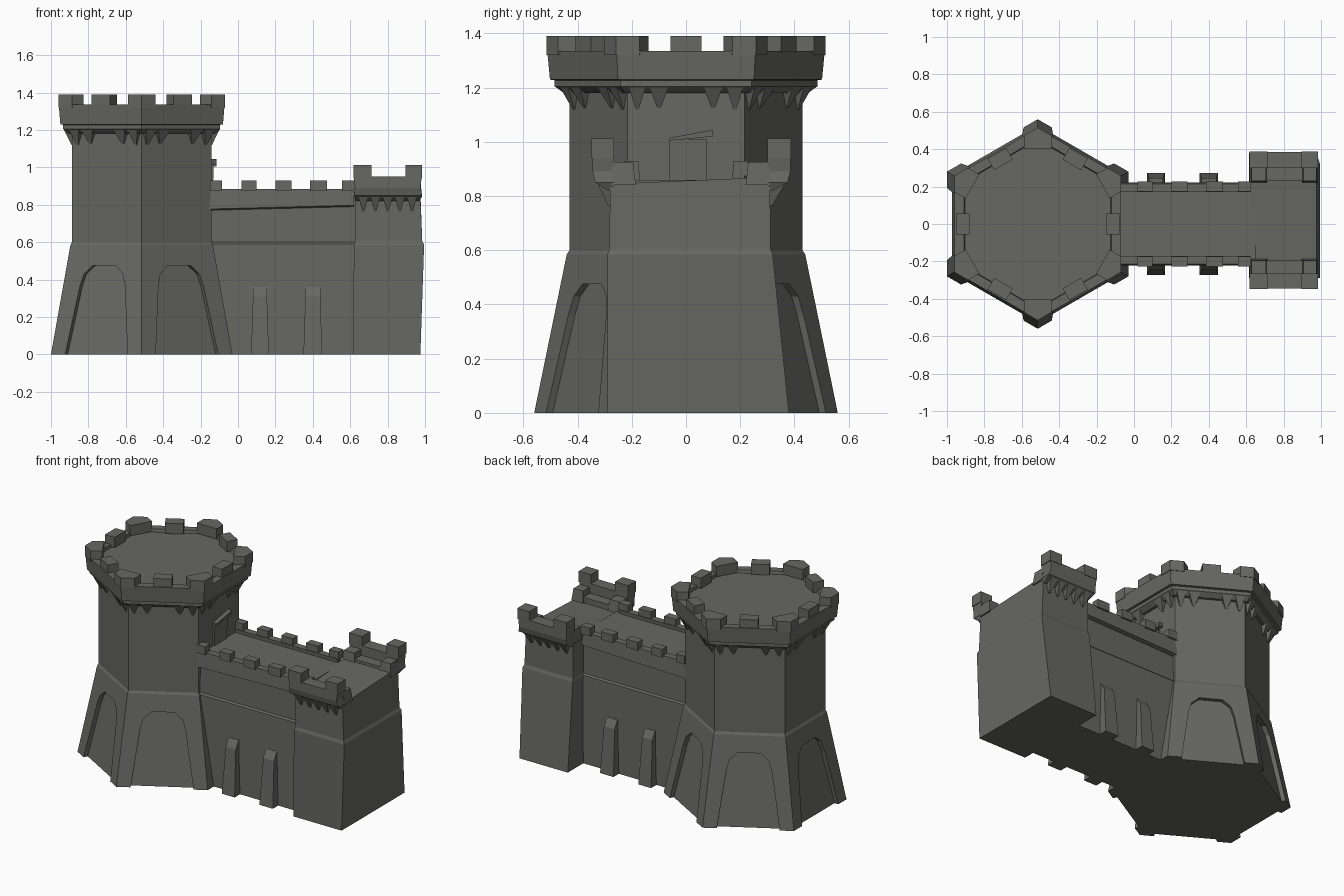
import bpy, bmesh
from math import cos, sin, pi, radians
from mathutils import Vector

if "Cube" in bpy.data.objects:
    bpy.data.objects.remove(bpy.data.objects["Cube"])

stone = bpy.data.materials.new("grey stone")
stone.use_nodes = True
colour = (0.135, 0.135, 0.125, 1)
stone.diffuse_color = colour
stone.node_tree.nodes["Principled BSDF"].inputs["Base Color"].default_value = colour

TOWER = Vector((-0.515, 0, 0))


def make(name, solids):
    """Each solid is a list of rings of points, skinned and capped."""
    bm = bmesh.new()
    for rings in solids:
        loops = [[bm.verts.new(p) for p in ring] for ring in rings]
        n = len(loops[0])
        for a, b in zip(loops, loops[1:]):
            for i in range(n):
                j = (i + 1) % n
                bm.faces.new((a[i], a[j], b[j], b[i]))
        bm.faces.new(loops[0][::-1])
        bm.faces.new(loops[-1])
    bmesh.ops.recalc_face_normals(bm, faces=bm.faces)
    mesh = bpy.data.meshes.new(name)
    bm.to_mesh(mesh)
    bm.free()
    mesh.materials.append(stone)
    ob = bpy.data.objects.new(name, mesh)
    bpy.context.collection.objects.link(ob)
    return ob


def rect(x0, x1, y0, y1, z):
    return [(x0, y0, z), (x1, y0, z), (x1, y1, z), (x0, y1, z)]


def box(x0, x1, y0, y1, z0, z1):
    return [rect(x0, x1, y0, y1, z0), rect(x0, x1, y0, y1, z1)]


def hexagon(r, z):
    return [TOWER + Vector((r * cos(radians(30 + 60 * k)), r * sin(radians(30 + 60 * k)), z))
            for k in range(6)]


def on_side(k, dist, along, z):
    """Point at a distance from the tower axis, on hexagon side k."""
    a = radians(60 * k)
    return TOWER + Vector((dist * cos(a) - along * sin(a), dist * sin(a) + along * cos(a), z))


def side_block(k, d0, d1, t0, t1, z):
    return [on_side(k, d, t, z) for d, t in ((d0, t0), (d1, t0), (d1, t1), (d0, t1))]


# Tower shaft with flared foot
shaft = make("tower_shaft", [[hexagon(0.56, 0), hexagon(0.44, 0.585), hexagon(0.43, 0.6),
                              hexagon(0.43, 1.21)]])

# Arched recesses in the flared sides
outline = [(-0.2, -0.05), (0.2, -0.05), (0.14, 0.36), (0.12, 0.43), (0.07, 0.475),
           (-0.07, 0.475), (-0.12, 0.43), (-0.14, 0.36)]
slope = lambda z: 0.485 - 0.178 * z
cutter = make("recess_cutter", [[[on_side(k, slope(z) + off, t, z) for t, z in outline]
                                 for off in (-0.028, 0.06)] for k in range(1, 6)])
cutter.hide_render = True
cut = shaft.modifiers.new("recesses", "BOOLEAN")
cut.operation = "DIFFERENCE"
cut.solver = "EXACT"
cut.object = cutter
bpy.context.view_layer.objects.active = shaft
bpy.ops.object.modifier_apply(modifier=cut.name)
bpy.data.objects.remove(cutter)

# Tower crown: cornice, parapet and sunken floor
make("tower_cornice", [[hexagon(0.45, 1.18), hexagon(0.485, 1.205), hexagon(0.485, 1.23)]])
make("tower_parapet", [[hexagon(0.47, 1.225), hexagon(0.502, 1.23), hexagon(0.512, 1.335),
                        hexagon(0.455, 1.335), hexagon(0.45, 1.315)]])

# Tower merlons at side middles and corners
solids = []
for k in range(6):
    solids.append([side_block(k, 0.365, 0.437, -0.057, 0.057, z) for z in (1.32, 1.39)])
    corners = hexagon(0.515, 0)
    c, before, after = corners[k], corners[k - 1], corners[(k + 1) % 6]
    p = c + (before - c).normalized() * 0.085
    q = c + (after - c).normalized() * 0.085
    inward = (TOWER - c).normalized() * 0.07
    plan = [p, c, q, q + inward, p + inward]
    solids.append([[v + Vector((0, 0, z)) for v in plan] for z in (1.32, 1.39)])
make("tower_merlons", solids)

# Pointed corbels below the cornice
solids = []
for k in range(6):
    for t, w, drop in ((-0.18, 0.03, 1.12), (-0.1, 0.035, 1.125),
                       (0.1, 0.035, 1.125), (0.18, 0.03, 1.12)):
        solids.append([side_block(k, 0.36, 0.376, t - 0.006, t + 0.006, drop),
                       side_block(k, 0.36, 0.415, t - w, t + w, 1.2)])
make("tower_corbels", solids)

# Tower door above the wall walk
make("tower_door", [[side_block(0, 0.36, 0.38, -0.06, 0.075, 0.85),
                     side_block(0, 0.36, 0.385, -0.06, 0.075, 1.01)]])
make("door_lintel", [[[on_side(0, d, t, z) for t, z in
                       ((-0.06, 1.005), (0.1, 1.02), (0.1, 1.045), (-0.06, 1.015))]
                      for d in (0.36, 0.4)]])

# Curtain wall with overhanging upper band
make("curtain_wall", [[rect(-0.4, 0.65, -0.215, 0.215, 0), rect(-0.4, 0.65, -0.21, 0.21, 0.59),
                       rect(-0.4, 0.65, -0.2, 0.2, 0.6), rect(-0.4, 0.65, -0.195, 0.195, 0.86)]])
solids, merlons, buttresses = [], [], []
for s in (-1, 1):
    solids.append([[(x, s * y, z) for y, z in ((0.18, z0), (0.222, z0 + 0.012),
                                               (0.215, 0.885), (0.17, 0.885))]
                   for x, z0 in ((-0.16, 0.765), (0.62, 0.785))])
    for x0, x1 in ((-0.15, -0.085), (0.02, 0.1), (0.2, 0.285), (0.385, 0.475), (0.555, 0.625)):
        merlons.append(box(x0, x1, s * 0.175, s * 0.228, 0.875, 0.93))
    for x0, x1 in ((0.07, 0.165), (0.35, 0.45)):
        buttresses.append([rect(x0, x1, s * 0.19, s * 0.272, 0),
                           rect(x0 + 0.01, x1 - 0.01, s * 0.19, s * 0.245, 0.31),
                           rect(x0 + 0.01, x1 - 0.01, s * 0.19, s * 0.215, 0.36)])
make("wall_parapets", solids)
make("wall_merlons", merlons)
make("wall_buttresses", buttresses)

# End tower block
make("end_tower", [[rect(0.615, 0.975, -0.29, 0.38, 0), rect(0.62, 0.995, -0.29, 0.32, 0.585),
                    rect(0.625, 0.985, -0.283, 0.312, 0.605),
                    [(0.625, -0.28, 0.845), (0.975, -0.28, 0.845),
                     (0.975, 0.31, 0.87), (0.625, 0.31, 0.87)]]])

# End tower parapets, steps, merlons and corbels on both flanks
parapets, merlons, corbels = [], [], []
for s, face, inner, outer in ((-1, 0.28, 0.265, 0.345), (1, 0.31, 0.3, 0.385)):
    parapets.append([rect(0.63, 0.97, s * inner, s * (face + 0.01), 0.82),
                     rect(0.62, 0.985, s * inner, s * (outer - 0.01), 0.85),
                     rect(0.625, 0.975, s * inner, s * outer, 0.89),
                     rect(0.618, 0.982, s * inner, s * outer, 0.95)])
    parapets.append(box(0.64, 0.965, s * (inner - 0.07), s * (inner + 0.01), 0.84, 0.885))
    for x0, x1 in ((0.618, 0.715), (0.895, 0.985)):
        merlons.append(box(x0, x1, s * inner, s * (outer + 0.003), 0.94, 1.012))
        merlons.append([rect(x0, x1, s * (inner - 0.08), s * (inner + 0.01), 0.84),
                        rect(x0 + 0.01, x1 - 0.01, s * (inner - 0.07), s * (inner + 0.01), 0.925)])
    for i in range(5):
        x = 0.67 + 0.065 * i
        corbels.append([rect(x - 0.005, x + 0.005, s * (face - 0.02), s * (face + 0.008), 0.765),
                        rect(x - 0.027, x + 0.027, s * (face - 0.02), s * (outer - 0.02), 0.845)])
make("end_parapets", parapets)
make("end_merlons", merlons)
make("end_corbels", corbels)
